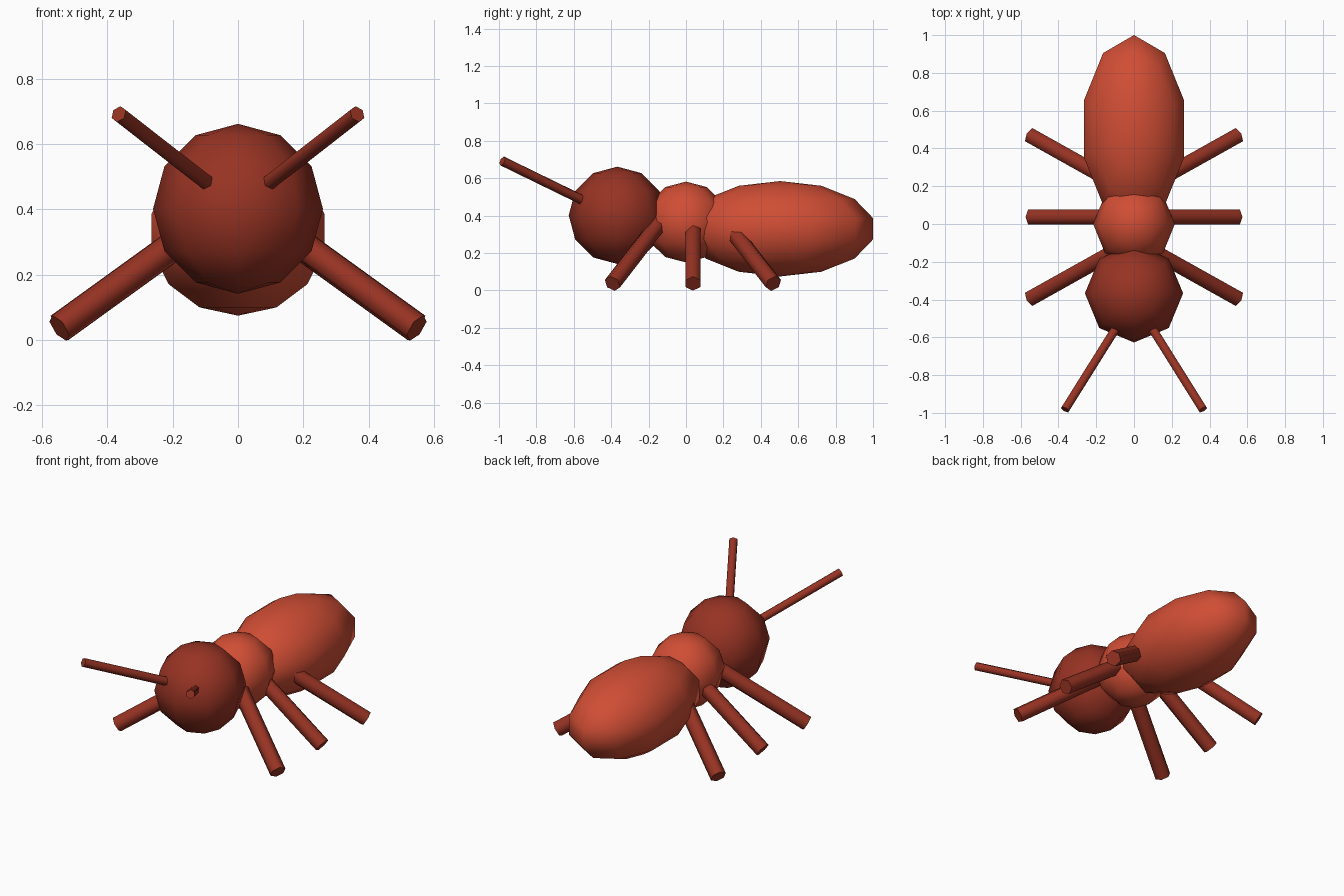
import bpy, bmesh, math
from mathutils import Matrix, Vector

if "Cube" in bpy.data.objects:
    bpy.data.objects.remove(bpy.data.objects["Cube"])


def make_material(name, color):
    mat = bpy.data.materials.new(name)
    mat.diffuse_color = color
    mat.use_nodes = True
    mat.node_tree.nodes["Principled BSDF"].inputs["Base Color"].default_value = mat.diffuse_color
    return mat


light_red = make_material("light_red", (0.63, 0.075, 0.035, 1))
dark_red = make_material("dark_red", (0.31, 0.033, 0.017, 1))


def align_corner(bm):
    """Turn a round primitive about z so that one of its corners lies on +y."""
    v = max(bm.verts, key=lambda v: v.co.xy.length)
    turn = Matrix.Rotation(math.atan2(v.co.x, v.co.y), 4, 'Z')
    bm.transform(turn)


def finish(bm, name, mat):
    mesh = bpy.data.meshes.new(name)
    for f in bm.faces:
        f.smooth = len(f.verts) <= 4      # hexagonal end caps stay flat
    bm.to_mesh(mesh)
    bm.free()
    mesh.materials.append(mat)
    obj = bpy.data.objects.new(name, mesh)
    bpy.context.collection.objects.link(obj)
    return obj


def ellipsoid(name, center, radii, segments, rings, mat):
    bm = bmesh.new()
    bmesh.ops.create_uvsphere(bm, u_segments=segments, v_segments=rings, radius=1)
    align_corner(bm)
    bm.transform(Matrix.Translation(center) @ Matrix.Diagonal((*radii, 1)))
    return finish(bm, name, mat)


def rod(name, start, end, radius, mat):
    start, end = Vector(start), Vector(end)
    axis = end - start
    bm = bmesh.new()
    bmesh.ops.create_cone(bm, cap_ends=True, segments=6, radius1=radius,
                          radius2=radius, depth=axis.length)
    align_corner(bm)
    bm.transform(Matrix.Translation((start + end) / 2)
                 @ axis.to_track_quat('Z', 'Y').to_matrix().to_4x4())
    return finish(bm, name, mat)


# Body segments
ellipsoid("head", (0, -0.367, 0.402), (0.26, 0.26, 0.26), 8, 6, dark_red)
ellipsoid("thorax", (0, 0, 0.366), (0.216, 0.222, 0.216), 8, 6, light_red)
ellipsoid("abdomen", (0, 0.503, 0.33), (0.285, 0.51, 0.255), 10, 7, light_red)

# Three pairs of legs and one pair of antennae
for side, s in (("right", 1), ("left", -1)):
    for place, k in (("front", -1), ("middle", 0), ("back", 1)):
        rod(f"{place}_leg_{side}",
            (s * 0.10, 0.037 + k * 0.18, 0.36),
            (s * 0.547, 0.037 + k * 0.43, 0.037), 0.046, dark_red)
    rod(f"antenna_{side}", (s * 0.085, -0.535, 0.474),
        (s * 0.365, -0.982, 0.692), 0.026, dark_red)
